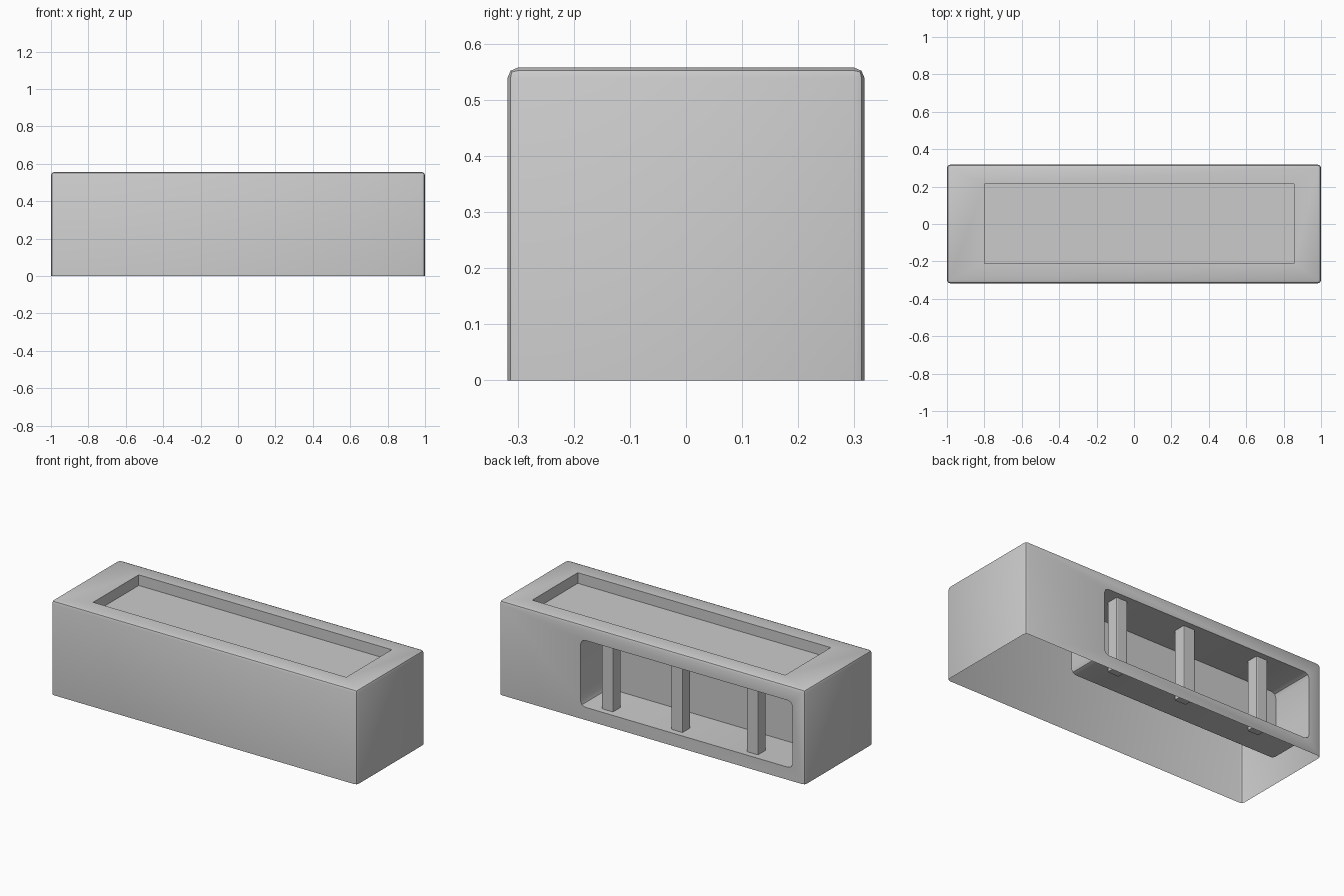
import bpy, bmesh

if "Cube" in bpy.data.objects:
    bpy.data.objects.remove(bpy.data.objects["Cube"])


def box(name, lo, hi, bevel=0.0, segments=2, pick=None):
    """Axis-aligned box; edges accepted by pick(edge) are rounded."""
    bm = bmesh.new()
    bmesh.ops.create_cube(bm, size=1.0)
    for v in bm.verts:
        for i in range(3):
            v.co[i] = lo[i] if v.co[i] < 0 else hi[i]
    if bevel:
        edges = [e for e in bm.edges if pick is None or pick(e)]
        bmesh.ops.bevel(bm, geom=edges, offset=bevel, segments=segments,
                        profile=0.5, affect='EDGES')
    bmesh.ops.recalc_face_normals(bm, faces=bm.faces)
    mesh = bpy.data.meshes.new(name)
    bm.to_mesh(mesh)
    bm.free()
    obj = bpy.data.objects.new(name, mesh)
    bpy.context.collection.objects.link(obj)
    return obj


def along(axis):
    return lambda e: abs((e.verts[0].co - e.verts[1].co).normalized()[axis]) > 0.9


def select(obj):
    bpy.ops.object.select_all(action='DESELECT')
    bpy.context.view_layer.objects.active = obj
    obj.select_set(True)


# Counter body: rounded everywhere except around the base
body = box("counter_body", (-1, -0.318, 0), (1, 0.318, 0.557), 0.018, 2,
           lambda e: max(v.co.z for v in e.verts) > 0.1)

# Cutters: tray in the top, shelf niche in the back
cutters = [
    box("tray_cutter", (-0.80, -0.21, 0.494), (0.855, 0.215, 0.8)),
    box("niche_cutter", (-0.92, 0.05, 0.075), (0.467, 0.5, 0.47), 0.03, 2, along(1)),
]
for cutter in cutters:
    mod = body.modifiers.new(cutter.name, 'BOOLEAN')
    mod.operation = 'DIFFERENCE'
    mod.solver = 'EXACT'
    mod.object = cutter
    select(body)
    bpy.ops.object.modifier_apply(modifier=mod.name)
for cutter in cutters:
    bpy.data.objects.remove(cutter)

# Open underside
bm = bmesh.new()
bm.from_mesh(body.data)
base = [f for f in bm.faces if all(v.co.z < 1e-4 for v in f.verts)]
bmesh.ops.delete(bm, geom=base, context='FACES')
bm.to_mesh(body.data)
bm.free()
select(body)
bpy.ops.object.shade_smooth_by_angle(angle=0.6)

# Posts standing in the niche
for i, x in enumerate((0.317, -0.138, -0.631)):
    box(f"niche_post_{i + 1}", (x - 0.037, 0.208, 0.055), (x + 0.037, 0.282, 0.48),
        0.006, 2, along(2))
